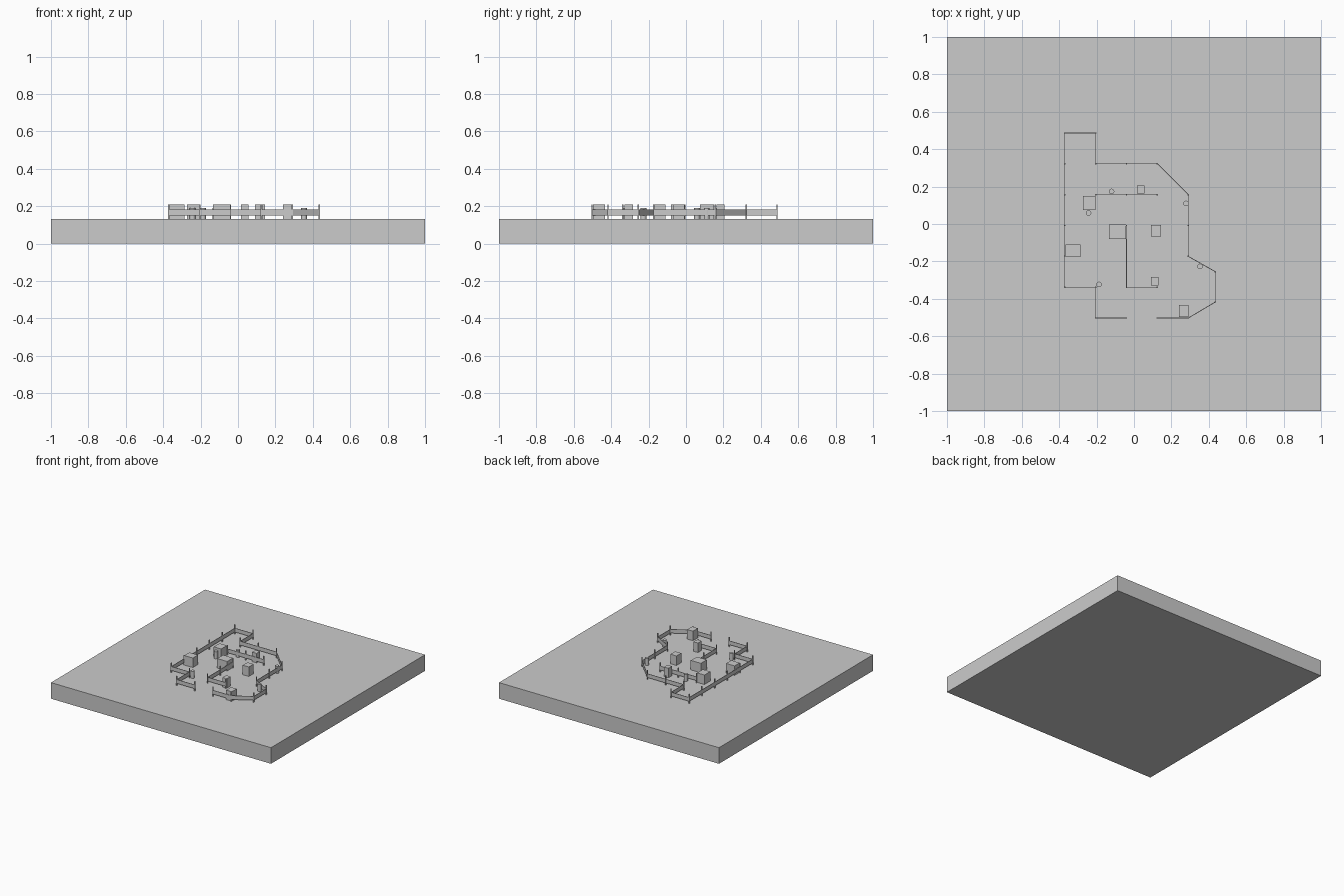
import bpy, math
from mathutils import Vector

if "Cube" in bpy.data.objects:
    bpy.data.objects.remove(bpy.data.objects["Cube"])

TOP = 0.132


def box(name, center, size, rot=0.0):
    bpy.ops.mesh.primitive_cube_add(size=1, location=center, rotation=(0, 0, rot))
    o = bpy.context.object
    o.name = name
    o.scale = size
    bpy.ops.object.transform_apply(location=False, rotation=False, scale=True)
    return o


# ground slab
box("ground_slab", (0, 0, TOP / 2), (2, 2, TOP))

# fence runs, a post at every corner and roughly every 0.165 along a run
STEP = 0.165
X = [-0.37 + STEP * i for i in range(5)]
Y = [-0.503 + STEP * i for i in range(7)]
EAST = 0.435
runs = [
    # outer boundary
    [(X[2], Y[0]), (X[1], Y[0]), (X[1], Y[1]), (X[0], Y[1]), (X[0], Y[6]),
     (X[1], Y[6]), (X[1], Y[5]), (X[3], Y[5]), (X[4], Y[4]), (X[4], Y[2]),
     (EAST, -0.255), (EAST, -0.417), (X[4], Y[0]), (X[3], Y[0])],
    # inner dividers
    [(X[1], Y[4]), (X[3], Y[4])],
    [(X[2], Y[3]), (X[2], Y[1]), (X[3], Y[1])],
]
posts = set()
for run in runs:
    for p, q in zip(run, run[1:]):
        a, b = Vector(p), Vector(q)
        d = b - a
        n = 1 if d.x * d.y else max(1, round(d.length / STEP))
        m = (a + b) / 2
        box("fence_panel", (m.x, m.y, 0.165), (d.length, 0.004, 0.032),
            math.atan2(d.y, d.x))
        for i in range(n + 1):
            c = a.lerp(b, i / n)
            posts.add((round(c.x, 3), round(c.y, 3)))
for x, y in sorted(posts):
    box("fence_post", (x, y, (TOP + 0.21) / 2), (0.007, 0.007, 0.21 - TOP))

# crates: x min, x max, y min, y max
crates = [
    (-0.273, -0.206, 0.075, 0.150), (0.015, 0.055, 0.162, 0.207),
    (-0.133, -0.043, -0.080, -0.003), (0.090, 0.145, -0.067, -0.005),
    (-0.365, -0.287, -0.177, -0.110), (0.090, 0.130, -0.330, -0.283),
    (0.240, 0.292, -0.497, -0.433),
]
for x0, x1, y0, y1 in crates:
    box("crate", ((x0 + x1) / 2, (y0 + y1) / 2, (TOP + 0.21) / 2),
        (x1 - x0, y1 - y0, 0.21 - TOP))

# barrels
for x, y in [(-0.120, 0.174), (-0.243, 0.059), (0.278, 0.110),
             (0.353, -0.227), (-0.187, -0.323)]:
    bpy.ops.mesh.primitive_cylinder_add(vertices=16, radius=0.015, depth=0.058,
                                        location=(x, y, TOP + 0.029))
    bpy.context.object.name = "barrel"
    bpy.ops.object.shade_smooth_by_angle()
